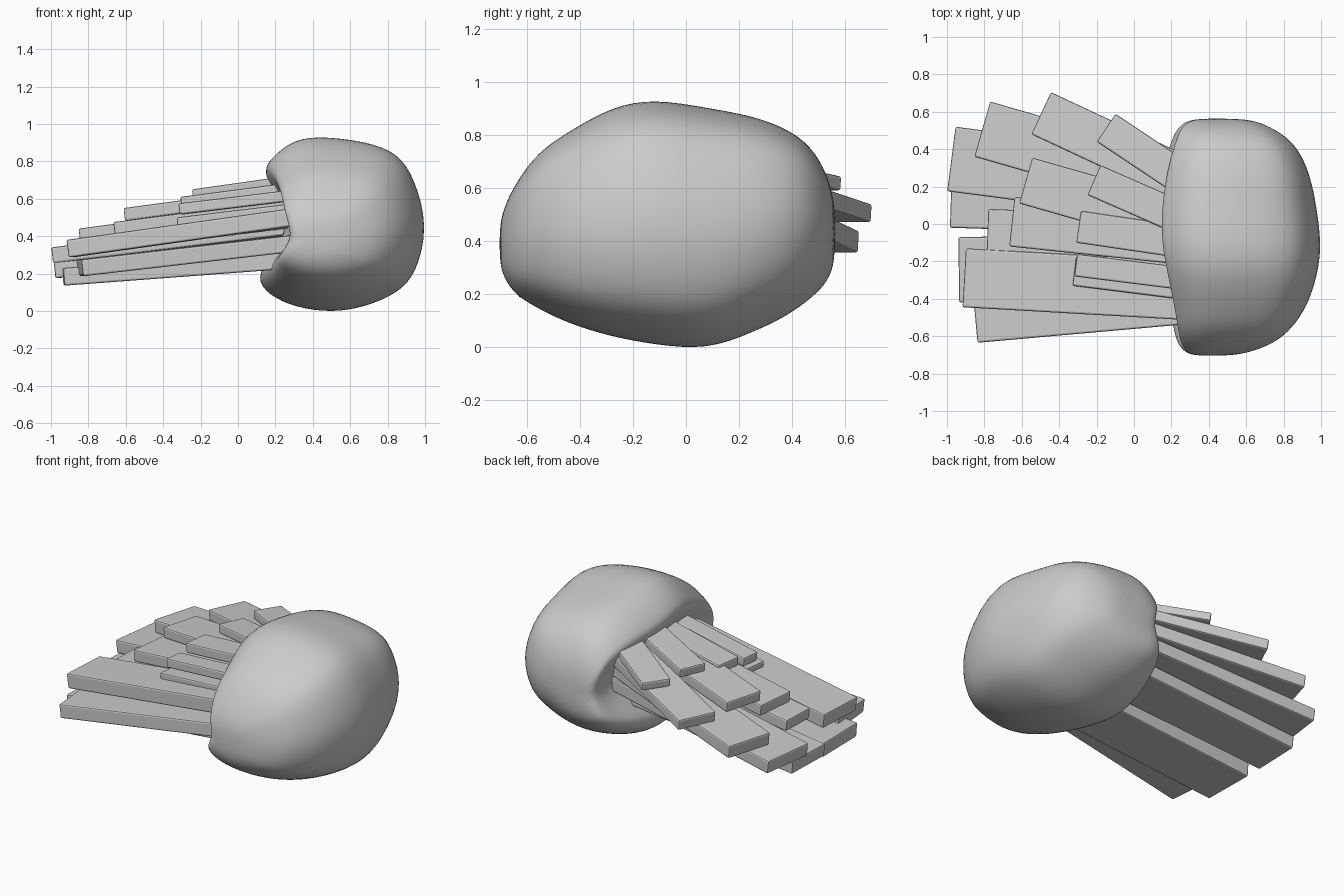
import bpy, bmesh, math
from mathutils import Vector, Matrix

if "Cube" in bpy.data.objects:
    bpy.data.objects.remove(bpy.data.objects["Cube"])


def make_object(name, bm):
    bmesh.ops.recalc_face_normals(bm, faces=bm.faces[:])
    me = bpy.data.meshes.new(name)
    bm.to_mesh(me)
    bm.free()
    ob = bpy.data.objects.new(name, me)
    bpy.context.collection.objects.link(ob)
    return ob


# Rounded body: kidney-shaped section lofted along y
section = [(.35, 1), (.65, .965), (.83, .9), (.925, .75), (1, .48), (.935, .215),
           (.83, .108), (.645, .03), (.46, 0), (.25, .03), (.10, .1), (.02, .2),
           (.12, .32), (.21, .48), (.16, .66), (.06, .8), (.11, .87), (.21, .96)]
# y, x min, x max, z min, z max
stations = [(-.705, .33, .52, .32, .46), (-.685, .26, .63, .25, .54),
            (-.64, .21, .76, .19, .63), (-.56, .18, .86, .14, .745),
            (-.44, .15, .945, .08, .825), (-.28, .11, 1.0, .03, .92),
            (-.12, .07, 1.025, 0, .95), (.08, .07, 1.0, -.02, .915),
            (.25, .10, .965, .03, .885), (.38, .14, .91, .08, .835),
            (.47, .18, .83, .14, .77), (.535, .23, .71, .20, .66),
            (.565, .32, .60, .29, .53)]
bm = bmesh.new()
rings = []
for y, x0, x1, z0, z1 in stations:
    fade = min(1, (x1 - x0) / .75)
    ring = []
    for u, v in section:
        lift = .12 * max(0, y - .1) * u * (1 - v) * 2   # chamfer low far corner
        if u < .25 and .25 < v < .75:      # hollow fades toward the ends
            u = u * fade - .08 * (1 - fade)
        ring.append(bm.verts.new((x0 + u * (x1 - x0), y, z0 + v * (z1 - z0) + lift)))
    rings.append(ring)
n = len(section)
for a, b in zip(rings, rings[1:]):
    for i in range(n):
        bm.faces.new((a[i], a[(i + 1) % n], b[(i + 1) % n], b[i]))
bm.faces.new(rings[0])
bm.faces.new(rings[-1])
body = make_object("rounded_body", bm)
for p in body.data.polygons:
    p.use_smooth = True
sub = body.modifiers.new("smooth", 'SUBSURF')
sub.levels = sub.render_levels = 2


# Slab: given its two tip corners seen from above, tip top height, thickness, slope
def slab(name, p, q, top, thick, slope):
    p, q = Vector(p), Vector(q)
    edge = p - q
    width = edge.length
    yaw = math.atan2(-edge.x, edge.y)
    mid = (p + q) / 2
    pitch = math.atan(slope)
    length = (.33 - mid.x) / math.cos(yaw) / math.cos(pitch)
    bm = bmesh.new()
    bmesh.ops.create_cube(bm, size=1)
    bmesh.ops.scale(bm, vec=(length, width, thick), verts=bm.verts)
    bmesh.ops.translate(bm, vec=(length / 2, 0, -thick / 2), verts=bm.verts)
    m = (Matrix.Translation((mid.x, mid.y, top)) @ Matrix.Rotation(yaw, 4, 'Z')
         @ Matrix.Rotation(-pitch, 4, 'Y'))
    bmesh.ops.transform(bm, matrix=m, verts=bm.verts)
    ob = make_object(name, bm)
    bev = ob.modifiers.new("bevel", 'BEVEL')
    bev.width = .01
    bev.segments = 2


# Fanned slabs: short upper row, middle row, long lower row, front pair
rows = {
    "upper_slab": [((-.10, .59), (-.20, .44), .645, .055, .12),
                   ((-.18, .315), (-.25, .155), .65, .06, .13),
                   ((-.285, .07), (-.31, -.10), .61, .065, .13),
                   ((-.305, -.16), (-.32, -.28), .575, .06, .12),
                   ((-.31, -.17), (-.33, -.33), .50, .06, .12)],
    "middle_slab": [((-.445, .705), (-.55, .48), .54, .07, .14),
                    ((-.545, .355), (-.615, .11), .55, .07, .13),
                    ((-.64, .145), (-.668, -.12), .475, .075, .13),
                    ((-.78, .08), (-.79, -.20), .39, .075, .12)],
    "lower_slab": [((-.77, .655), (-.855, .36), .44, .085, .13),
                   ((-.955, .52), (-1.0, .175), .34, .085, .12),
                   ((-.975, .30), (-.985, -.02), .26, .085, .10),
                   ((-.94, -.07), (-.935, -.42), .23, .095, .075)],
    "front_slab": [((-.90, -.13), (-.918, -.445), .38, .095, .14),
                   ((-.865, -.33), (-.838, -.635), .275, .09, .115)],
}
for name, items in rows.items():
    for i, args in enumerate(items):
        slab(f"{name}_{i + 1}", *args)
